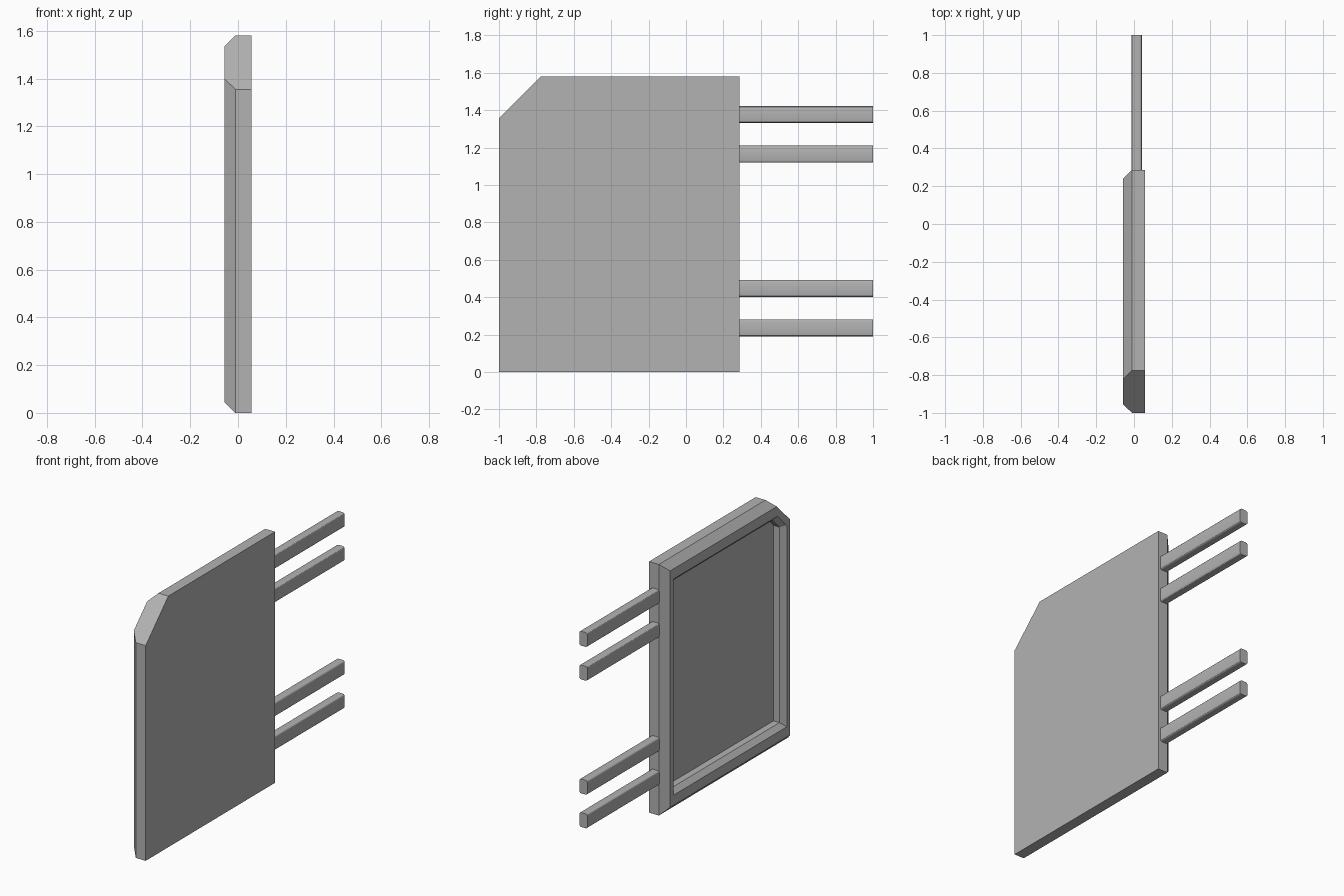
import bpy, bmesh
from math import cos, sin, pi

if "Cube" in bpy.data.objects:
    bpy.data.objects.remove(bpy.data.objects["Cube"])

grey = bpy.data.materials.new("grey")
grey.diffuse_color = (0.45, 0.45, 0.45, 1)
grey.use_nodes = True
grey.node_tree.nodes["Principled BSDF"].inputs["Base Color"].default_value = grey.diffuse_color


def outline(x, inset, cut, dz=0.0):
    """Pentagon in the YZ plane; the top front corner lies on z - y = cut."""
    y0, y1, z0, z1 = -1 + inset, 0.286 - inset, inset + dz, 1.58 - inset - dz
    return [(x, y0, z0), (x, y1, z0), (x, y1, z1), (x, z1 - cut, z1), (x, y0, y0 + cut)]


def loft(name, rings):
    bm = bmesh.new()
    loops = [[bm.verts.new(p) for p in ring] for ring in rings]
    n = len(loops[0])
    for a, b in zip(loops, loops[1:]):
        for i in range(n):
            j = (i + 1) % n
            bm.faces.new((a[i], a[j], b[j], b[i]))
    bm.faces.new(loops[0])
    bm.faces.new(loops[-1])
    bmesh.ops.recalc_face_normals(bm, faces=bm.faces)
    mesh = bpy.data.meshes.new(name)
    bm.to_mesh(mesh)
    bm.free()
    mesh.materials.append(grey)
    obj = bpy.data.objects.new(name, mesh)
    bpy.context.collection.objects.link(obj)
    return obj


# Panel: flat back, bevelled rim, recessed tray on the -x side
loft("tray_panel", [
    outline(0.0575, 0.0, 2.355),
    outline(-0.011, 0.0, 2.355),
    outline(-0.0575, 0.046, 2.355),
    outline(-0.0575, 0.08, 2.298, 0.03),
    outline(-0.028, 0.11, 2.26, 0.03),
    outline(0.014, 0.11, 2.26, 0.03),
])


# Support bars: rounded rectangular section, running along y
def bar(name, zc, w=0.0275, h=0.0455, r=0.012, steps=3):
    section = []
    for k, (sx, sz) in enumerate(((1, 1), (-1, 1), (-1, -1), (1, -1))):
        for i in range(steps + 1):
            a = (k + i / steps) * pi / 2
            section.append((sx * (w - r) + r * cos(a), sz * (h - r) + r * sin(a)))
    obj = loft(name, [[(0.0145 + x, y, zc + z) for x, z in section] for y in (0.25, 1.0)])
    bpy.context.view_layer.objects.active = obj
    obj.select_set(True)
    bpy.ops.object.shade_smooth_by_angle()
    obj.select_set(False)


for i, zc in enumerate((0.2355, 0.447, 1.164, 1.3765)):
    bar(f"support_bar_{i + 1}", zc)
